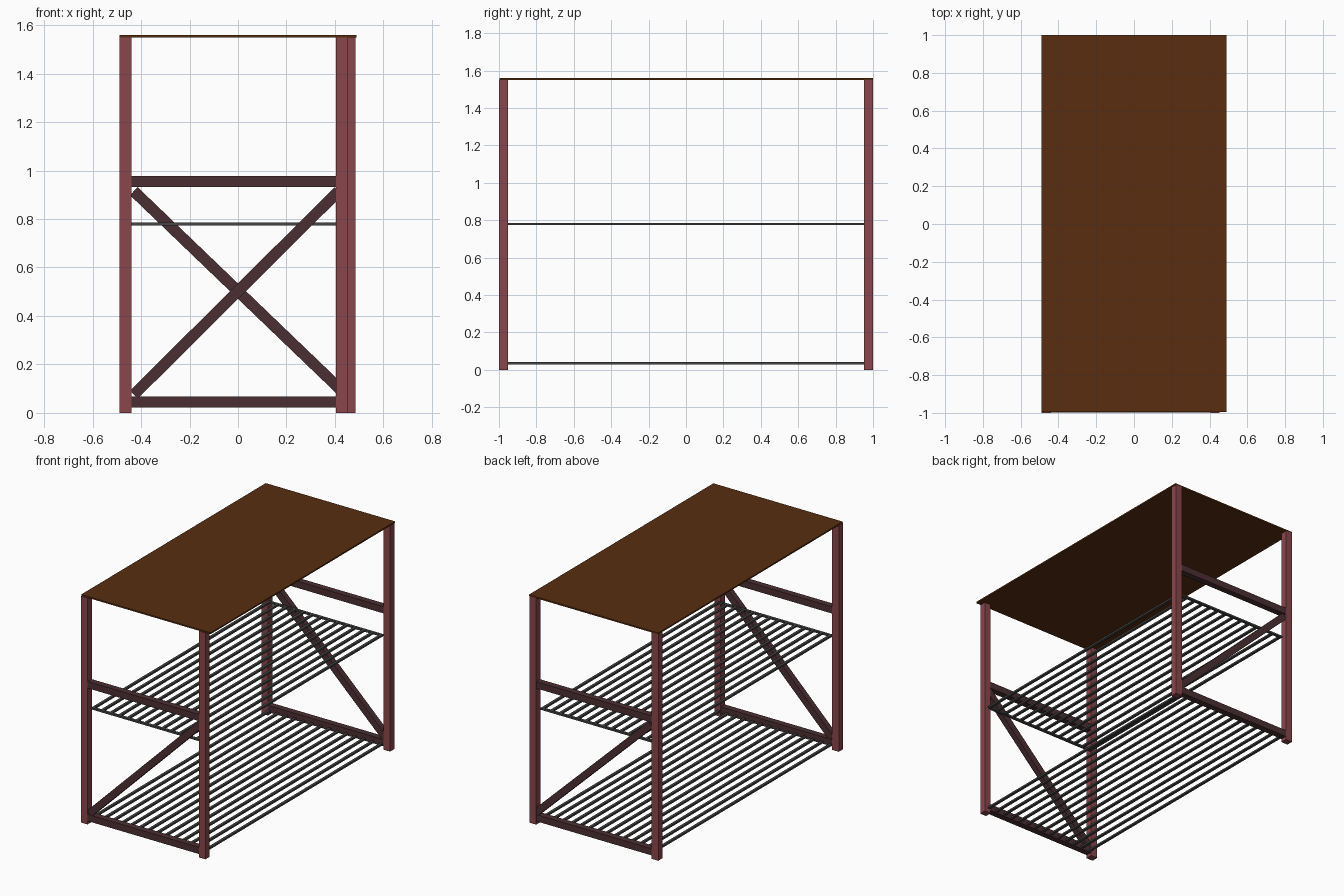
import bpy, math
from mathutils import Vector

if "Cube" in bpy.data.objects:
    bpy.data.objects.remove(bpy.data.objects["Cube"])


def material(name, rgb):
    m = bpy.data.materials.new(name)
    m.diffuse_color = (*rgb, 1)
    m.use_nodes = True
    m.node_tree.nodes["Principled BSDF"].inputs["Base Color"].default_value = m.diffuse_color
    return m


POST = material("red_paint", (0.25, 0.061, 0.07))
BAR = material("dark_red_paint", (0.07, 0.028, 0.034))
TOP = material("brown_wood", (0.10, 0.027, 0.005))
ROD = material("dark_steel", (0.06, 0.06, 0.06))


def box(name, lo, hi, mat):
    lo, hi = Vector(lo), Vector(hi)
    bpy.ops.mesh.primitive_cube_add(size=1, location=(lo + hi) / 2)
    o = bpy.context.object
    o.name = name
    o.scale = hi - lo
    o.data.materials.append(mat)
    return o


def brace(name, a, b, width, depth, mat):
    # diagonal bar lying in the xz plane
    a, b = Vector(a), Vector(b)
    d = b - a
    o = box(name, (0, 0, 0), (d.length, depth, width), mat)
    o.location = (a + b) / 2
    o.rotation_euler = (0, -math.atan2(d.z, d.x), 0)


# table top
box("table_top", (-0.49, -0.996, 1.55), (0.49, 1.0, 1.56), TOP)

# end frames: two posts, two rails and one diagonal each
ends = (("front", -1.0, -0.953, 0.405, 0.453), ("back", 0.953, 1.0, 0.435, 0.485))
for end, y0, y1, x0, x1 in ends:
    box(end + "_left_post", (-0.49, y0, 0), (-0.44, y1, 1.55), POST)
    box(end + "_right_post", (x0, y0, 0), (x1, y1, 1.55), POST)
    for level, z in (("lower", 0.022), ("upper", 0.932)):
        box(f"{end}_{level}_rail", (-0.44, y0 + 0.002, z),
            (x0, y1 - 0.002, z + 0.046), BAR)
    yc = (y0 + y1) / 2
    zs = (0.075, 0.915) if end == "front" else (0.915, 0.075)
    brace(end + "_brace", (-0.43, yc, zs[0]), (x0 + 0.01, yc, zs[1]), 0.046, 0.04, BAR)

# slatted shelves
COUNT = 14
for level, z in (("lower", 0.035), ("upper", 0.78)):
    for i in range(COUNT):
        x = -0.43 + 0.85 * i / (COUNT - 1)
        box(f"{level}_shelf_slat", (x - 0.009, -0.953, z - 0.006),
            (x + 0.009, 0.953, z + 0.006), ROD)

# end strips carrying the upper shelf
for end, y in (("front", -0.953), ("back", 0.953)):
    box(end + "_shelf_strip", (-0.44, y - 0.009, 0.774), (0.43, y + 0.009, 0.786), ROD)
